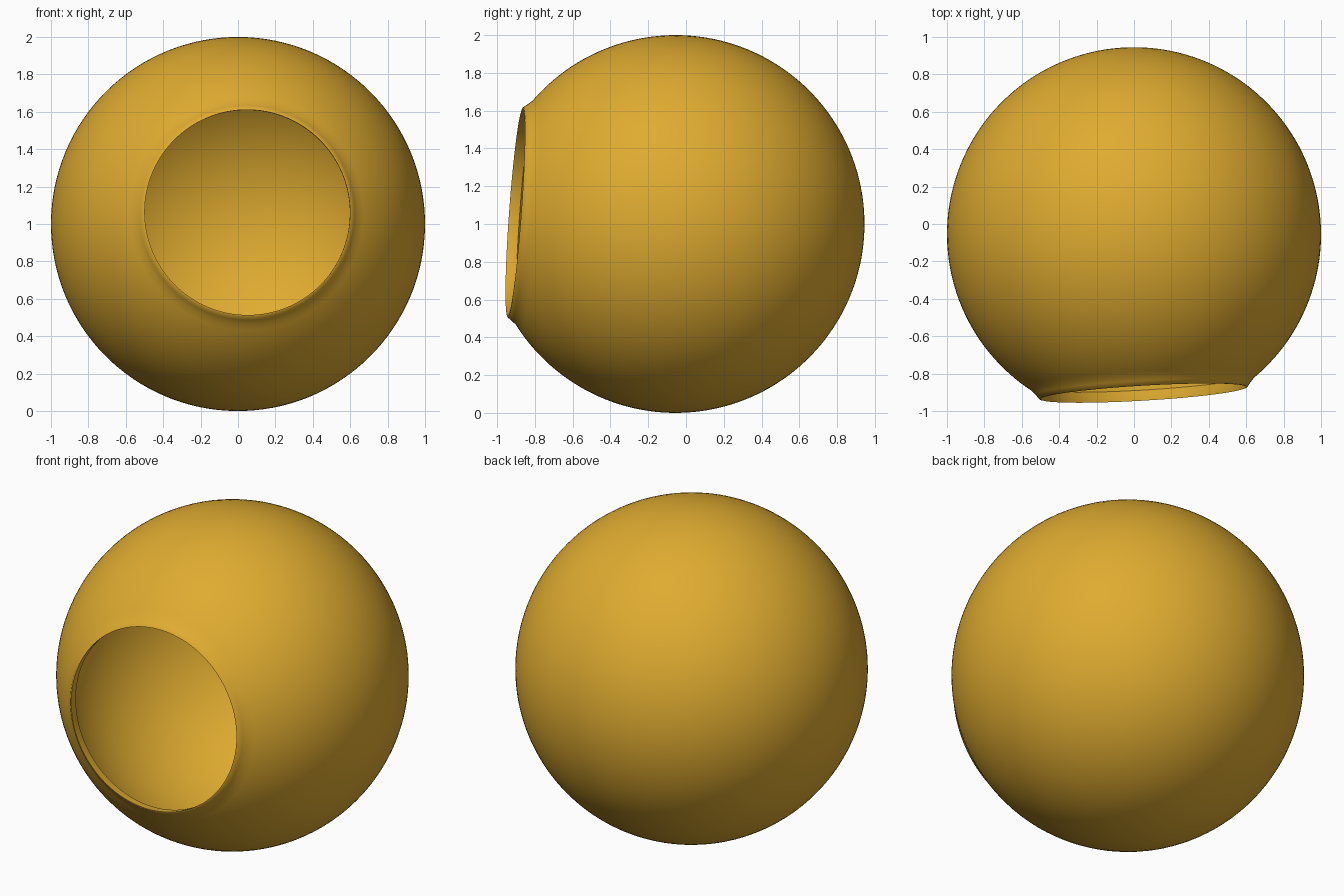
import bpy, bmesh, math
from mathutils import Vector, Matrix

cube = bpy.data.objects.get("Cube")
if cube:
    bpy.data.objects.remove(cube, do_unlink=True)

CENTRE = Vector((0, -0.055, 1))
AXIS = Vector((0.05, -0.847, 0.062)).normalized()   # direction of the opening
OUTER, INNER, HOLE = 1.0, 0.97, 0.55
STEPS, SEGMENTS = 64, 128

gold = bpy.data.materials.new("gold")
gold.use_nodes = True
gold.diffuse_color = (0.74, 0.41, 0.03, 1)
gold.node_tree.nodes["Principled BSDF"].inputs["Base Color"].default_value = gold.diffuse_color


def arc(radius, end_r, steps):
    """Profile of a ball from its back pole to the opening, as (r, height)."""
    span = math.pi - math.asin(end_r / radius)
    return [(radius * math.sin(span * i / steps), -radius * math.cos(span * i / steps))
            for i in range(steps + 1)]


# Hollow shell: outer ball, slightly raised lip, inner ball
profile = arc(OUTER, 0.595, STEPS)
profile += [(0.575, 0.828), (0.558, 0.851), (HOLE, 0.853), (HOLE, 0.835)]
profile += reversed(arc(INNER, HOLE + 0.004, STEPS))

bm = bmesh.new()
verts = [bm.verts.new((r, 0, h)) for r, h in profile]
edges = [bm.edges.new(pair) for pair in zip(verts, verts[1:])]
bmesh.ops.spin(bm, geom=verts + edges, cent=(0, 0, 0), axis=(0, 0, 1),
               angle=math.tau, steps=SEGMENTS, use_merge=True)
bmesh.ops.remove_doubles(bm, verts=bm.verts, dist=0.0001)
bmesh.ops.recalc_face_normals(bm, faces=bm.faces)
turn = Vector((0, 0, 1)).rotation_difference(AXIS).to_matrix().to_4x4()
bm.transform(Matrix.Translation(CENTRE) @ turn)

mesh = bpy.data.meshes.new("hollow_ball")
bm.to_mesh(mesh)
bm.free()
mesh.materials.append(gold)
ball = bpy.data.objects.new("hollow_ball", mesh)
bpy.context.collection.objects.link(ball)

bpy.ops.object.select_all(action='DESELECT')
ball.select_set(True)
bpy.context.view_layer.objects.active = ball
bpy.ops.object.shade_smooth_by_angle(angle=math.radians(40))
